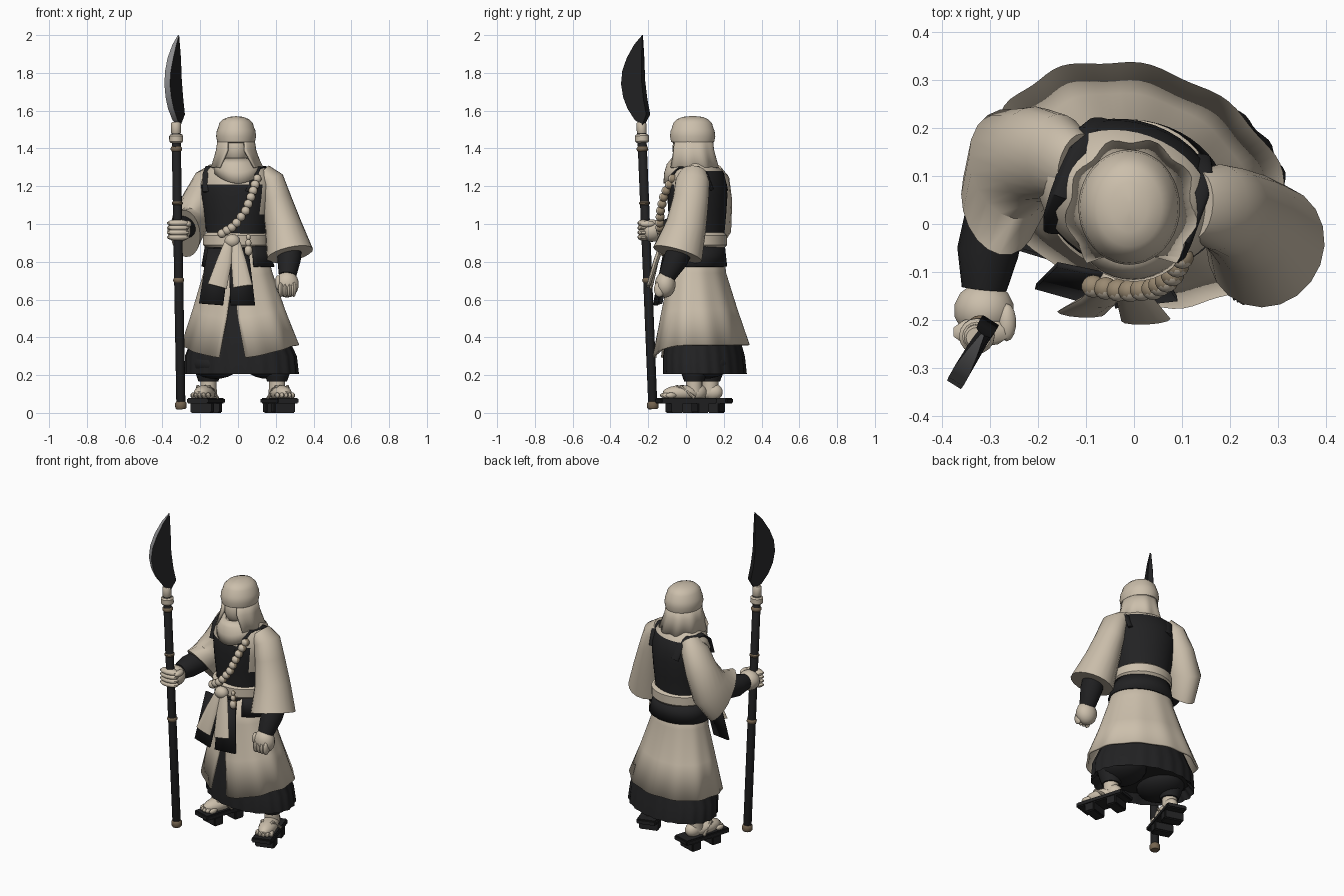
import bpy, bmesh
from math import sin, cos, pi, radians
from mathutils import Vector, Matrix

if "Cube" in bpy.data.objects:
    bpy.data.objects.remove(bpy.data.objects["Cube"])


def material(name, rgb):
    m = bpy.data.materials.new(name)
    m.use_nodes = True
    m.diffuse_color = (*rgb, 1)
    bsdf = m.node_tree.nodes["Principled BSDF"]
    bsdf.inputs["Base Color"].default_value = (*rgb, 1)
    bsdf.inputs["Roughness"].default_value = 0.8
    return m


CREAM = material("cream cloth", (0.60, 0.52, 0.41))
BLACK = material("black cloth", (0.016, 0.016, 0.017))
BEAD = material("tan bead", (0.32, 0.25, 0.165))
BROWN = material("brown fitting", (0.18, 0.13, 0.08))
STEEL = material("steel edge", (0.27, 0.27, 0.28))
made = []


def finish(name, bm, *mats):
    bmesh.ops.remove_doubles(bm, verts=bm.verts, dist=0.0005)
    bmesh.ops.recalc_face_normals(bm, faces=bm.faces)
    me = bpy.data.meshes.new(name)
    bm.to_mesh(me)
    bm.free()
    for m in mats:
        me.materials.append(m)
    ob = bpy.data.objects.new(name, me)
    bpy.context.collection.objects.link(ob)
    made.append(ob)
    return ob


def shell(name, rings, mats, seg=40, mid=0, yaw=0, pleat=0, folds=14, dip=0,
          thick=0, cap=False, rule=None):
    """Stacked ellipses (z, cx, cy, rx, ry, gap); angle 0 is the front."""
    bm, rows, turn = bmesh.new(), [], Matrix.Rotation(radians(yaw), 3, "Z")
    for i, (z, cx, cy, rx, ry, gap) in enumerate(rings):
        t, row = i / (len(rings) - 1), []
        for k in range(seg + 1):
            a = radians(mid + gap + (360 - 2 * gap) * k / seg)
            f = 1 + pleat * t * cos(folds * a)
            p = turn @ Vector((rx * f * sin(a), -ry * f * cos(a), 0))
            drop = dip * t * max(0, cos(a - radians(mid))) ** 2
            row.append(bm.verts.new(p + Vector((cx, cy, z - drop))))
        rows.append(row)
    for i in range(len(rows) - 1):
        for k in range(seg):
            f = bm.faces.new((rows[i][k], rows[i][k + 1], rows[i + 1][k + 1], rows[i + 1][k]))
            if rule:
                a = abs((360 * (k + 0.5) / seg + 180) % 360 - 180)
                f.material_index = rule(a, (rings[i][0] + rings[i + 1][0]) / 2)
    if cap:
        bm.faces.new(rows[-1][:-1])
    ob = finish(name, bm, *mats)
    if thick:
        ob.modifiers.new("thickness", "SOLIDIFY").thickness = thick


def tube(name, points, mat, ref=(1, 0, 0), seg=20):
    """Elliptical tube through (x, y, z, radius along ref, other radius)."""
    bm, rows = bmesh.new(), []
    pos = [Vector(p[:3]) for p in points]
    for i, p in enumerate(points):
        t = (pos[min(i + 1, len(pos) - 1)] - pos[max(i - 1, 0)]).normalized()
        n = Vector(ref)
        n = (n - t * n.dot(t)).normalized()
        b = t.cross(n)
        rows.append([bm.verts.new(pos[i] + n * p[3] * cos(2 * pi * k / seg)
                                  + b * p[4] * sin(2 * pi * k / seg)) for k in range(seg)])
    for r, q in zip(rows, rows[1:]):
        for k in range(seg):
            bm.faces.new((r[k], r[(k + 1) % seg], q[(k + 1) % seg], q[k]))
    bm.faces.new(rows[0])
    bm.faces.new(rows[-1])
    finish(name, bm, mat)


def ball(name, loc, size, mat, yaw=0, detail=14, side_mat=None):
    """Ellipsoid; side_mat, if given, colours all but the front-facing faces."""
    bm = bmesh.new()
    bmesh.ops.create_uvsphere(bm, u_segments=detail, v_segments=detail // 2 + 2, radius=1)
    if side_mat:
        for f in bm.faces:
            f.material_index = int(f.calc_center_median().y > -0.45)
    bm.transform(Matrix.Translation(loc) @ Matrix.Rotation(yaw, 4, "Z") @ Matrix.Diagonal((*size, 1)))
    finish(name, bm, mat, side_mat or mat)


def box(name, loc, size, mat, yaw=0, bevel=0.006):
    bm = bmesh.new()
    bmesh.ops.create_cube(bm, size=1)
    bm.transform(Matrix.Diagonal((*size, 1)))
    bmesh.ops.bevel(bm, geom=bm.edges[:], offset=bevel, segments=2, affect="EDGES")
    bm.transform(Matrix.Translation(loc) @ Matrix.Rotation(yaw, 4, "Z"))
    finish(name, bm, mat)


def panel(name, corners, mat, thick=0.012):
    bm = bmesh.new()
    bm.faces.new([bm.verts.new(c) for c in corners])
    s = finish(name, bm, mat).modifiers.new("thickness", "SOLIDIFY")
    s.thickness, s.offset = thick, 0


# Torso with the bib painted by angle and height
shell("torso", [(0.84, -0.01, 0.06, 0.16, 0.14, 0), (0.93, -0.01, 0.06, 0.155, 0.14, 0),
                (1.05, -0.01, 0.06, 0.175, 0.15, 0), (1.15, -0.01, 0.06, 0.19, 0.155, 0),
                (1.21, -0.01, 0.06, 0.195, 0.15, 0), (1.28, -0.01, 0.06, 0.175, 0.13, 0),
                (1.33, 0, 0.05, 0.11, 0.09, 0), (1.36, 0, 0.04, 0.06, 0.06, 0)],
      (CREAM, BLACK), yaw=-20,
      rule=lambda a, z: int(z < 1.03 or (a < 66 and z < 1.2) or (a > 112 and z < 1.26)))
chest = Matrix.Translation((-0.01, 0.06, 0)) @ Matrix.Rotation(radians(-20), 4, "Z")
for side, s in (("left", 1), ("right", -1)):
    tube(side + "_strap", [(*(chest @ Vector((x * s, y, z))), 0.025, 0.010) for x, y, z in
                           ((0.12, -0.12, 1.17), (0.13, -0.092, 1.26), (0.132, -0.05, 1.298),
                            (0.132, 0.05, 1.298), (0.125, 0.095, 1.265), (0.11, 0.122, 1.18))], BLACK)

# Robe skirts, waist sash and waist flap
shell("robe_skirt", [(0.90, -0.01, 0.06, 0.155, 0.13, 0), (0.74, 0, 0.06, 0.19, 0.145, 1),
                     (0.55, 0.005, 0.07, 0.252, 0.192, 7), (0.36, 0.012, 0.083, 0.322, 0.24, 13)],
      (CREAM,), seg=84, mid=10, yaw=-24, pleat=0.018, folds=11, dip=0.07, thick=0.012)
shell("under_skirt", [(0.72, 0, 0.07, 0.16, 0.12, 0), (0.45, 0.01, 0.085, 0.235, 0.18, 0),
                      (0.30, 0.015, 0.095, 0.30, 0.207, 0), (0.205, 0.02, 0.10, 0.305, 0.212, 0),
                      (0.25, 0.02, 0.10, 0.27, 0.17, 0)],
      (BLACK,), seg=120, yaw=-16, pleat=0.02, folds=22, cap=True)
for side, x in (("right", -0.12), ("left", 0.16)):
    ball(side + "_trouser_leg", (x, 0.09, 0.26), (0.13, 0.15, 0.08), BLACK, detail=20)
shell("waist_flap", [(0.89, -0.01, 0.06, 0.165, 0.145, 40), (0.775, 0, 0.06, 0.195, 0.157, 34)],
      (BLACK,), yaw=-10, thick=0.01)
shell("sash", [(0.875, -0.01, 0.06, 0.16, 0.145, 0), (0.89, -0.01, 0.06, 0.176, 0.158, 0),
               (0.94, -0.01, 0.06, 0.176, 0.158, 0), (0.955, -0.01, 0.06, 0.155, 0.14, 0)],
      (CREAM,))
panel("right_apron", [(-0.16, -0.085, 0.87), (-0.04, -0.11, 0.87),
                      (-0.08, -0.165, 0.57), (-0.205, -0.13, 0.58)], BLACK)
panel("left_apron", [(-0.05, -0.11, 0.87), (0.055, -0.10, 0.87),
                     (0.09, -0.155, 0.57), (-0.04, -0.17, 0.57)], BLACK)
ball("sash_knot", (-0.03, -0.12, 0.91), (0.042, 0.035, 0.036), CREAM)
for side, x, foot, out in (("right", -0.05, -0.11, -0.185), ("left", -0.01, 0.025, -0.2)):
    tube(side + "_sash_tail", [(x, -0.125, 0.90, 0.024, 0.014),
                               (x * 0.6 + foot * 0.4, -0.16, 0.80, 0.04, 0.014),
                               (foot, out, 0.67, 0.052, 0.01)], CREAM, seg=12)
for z, r in ((0.93, 0.012), (0.90, 0.016), (0.86, 0.022)):
    ball("hanging_gourd", (0.055, -0.125, z), (r, r, r * 1.3), CREAM, detail=12, side_mat=BEAD)

# Bead string from left shoulder to right waist
string = [Vector(p) for p in ((0.10, -0.07, 1.24), (0.075, -0.115, 1.16), (0.04, -0.135, 1.07),
                              (-0.02, -0.14, 0.99), (-0.085, -0.13, 0.95))]
for i in range(11):
    s = i / 10 * 3.999
    p = string[int(s)].lerp(string[int(s) + 1], s % 1)
    ball("bead", p, (0.025, 0.024, 0.024), CREAM, side_mat=BEAD)

# Sleeves, forearms and hands
tube("right_sleeve", [(-0.12, 0.12, 1.265, 0.055, 0.075), (-0.16, 0.14, 1.23, 0.075, 0.09),
                      (-0.205, 0.145, 1.13, 0.088, 0.10), (-0.25, 0.125, 1.02, 0.1, 0.13),
                      (-0.28, 0.045, 0.95, 0.083, 0.165)], CREAM)
tube("left_sleeve", [(0.13, 0.04, 1.27, 0.07, 0.052), (0.175, 0.035, 1.23, 0.09, 0.07),
                     (0.203, 0.025, 1.13, 0.095, 0.08), (0.24, 0.0, 0.99, 0.108, 0.098),
                     (0.275, -0.045, 0.84, 0.134, 0.125)], CREAM, ref=(0, 1, 0))
tube("right_forearm", [(-0.275, 0.07, 0.99, 0.065, 0.065), (-0.305, -0.06, 0.975, 0.064, 0.064),
                       (-0.312, -0.135, 0.97, 0.047, 0.047)], BLACK)
tube("left_forearm", [(0.275, -0.01, 0.90, 0.065, 0.065), (0.27, -0.055, 0.81, 0.065, 0.062),
                      (0.262, -0.10, 0.725, 0.046, 0.046)], BLACK, ref=(0, 1, 0))
ball("right_hand", (-0.312, -0.18, 0.965), (0.064, 0.06, 0.06), CREAM)
ball("left_hand", (0.26, -0.11, 0.68), (0.064, 0.055, 0.07), CREAM)
for i in range(4):
    ball("right_finger", (-0.318, -0.225, 1.005 - 0.025 * i), (0.062, 0.032, 0.019), CREAM, detail=10)
    ball("left_finger", (0.228 + 0.022 * i, -0.14, 0.655), (0.016, 0.03, 0.042), CREAM, detail=10)
ball("right_thumb", (-0.265, -0.205, 1.0), (0.02, 0.04, 0.018), CREAM)
ball("left_thumb", (0.212, -0.13, 0.69), (0.018, 0.022, 0.038), CREAM)

# Head, headcloth and scarf
ball("face", (-0.01, 0.02, 1.40), (0.075, 0.092, 0.10), CREAM, detail=24)
shell("head_wrap", [(z, -0.01, 0.035, rx, rx + 0.014, 0) for z, rx in
                    ((1.425, 0.08), (1.435, 0.10), (1.465, 0.106), (1.495, 0.102), (1.505, 0.097),
                     (1.535, 0.088), (1.555, 0.068), (1.567, 0.038), (1.571, 0.0))], (CREAM,))
shell("head_veil", [(1.46, -0.01, 0.035, 0.096, 0.106, 27), (1.39, -0.01, 0.035, 0.106, 0.116, 27),
                    (1.30, -0.005, 0.03, 0.135, 0.145, 42)],
      (CREAM,), seg=48, pleat=0.04, folds=9, thick=0.012)
shell("neck_scarf", [(1.35, -0.01, 0.015, 0.062, 0.09, 0), (1.335, -0.01, 0.01, 0.10, 0.112, 0),
                     (1.31, -0.005, 0.01, 0.122, 0.125, 0), (1.27, 0, 0.015, 0.13, 0.135, 0)],
      (CREAM,), dip=0.055, thick=0.012)

# Legs, feet and raised sandals
for side, x, y0, yaw in (("right", -0.17, 0.085, radians(-17)), ("left", 0.22, 0.0, radians(17))):
    at = Matrix.Translation((x, y0, 0)) @ Matrix.Rotation(yaw, 4, "Z")
    box(side + "_sandal", at @ Vector((0, 0, 0.065)), (0.118, 0.31, 0.03), BLACK, yaw)
    for y in (-0.065, 0.08):
        box(side + "_sandal_tooth", at @ Vector((0, y, 0.028)), (0.116, 0.065, 0.056), BLACK, yaw)
    ball(side + "_foot", at @ Vector((0, -0.02, 0.105)), (0.052, 0.11, 0.042), CREAM, yaw)
    ball(side + "_heel", at @ Vector((0, 0.06, 0.11)), (0.042, 0.055, 0.045), CREAM, yaw)
    for i in range(5):
        ball(side + "_toe", at @ Vector((0.021 * (i - 2), -0.112 + 0.004 * (i - 2) ** 2, 0.093)),
             (0.012, 0.03, 0.015), CREAM, yaw, 8)
    for s in (-1, 1):
        tube(side + "_sandal_strap", [(*(at @ Vector(p)), 0.009, 0.009) for p in
             ((0, -0.09, 0.118), (0.032 * s, -0.04, 0.14), (0.055 * s, 0.03, 0.08))], CREAM, seg=8)
    tube(side + "_ankle", [(*(at @ Vector((0, 0.045, z))), 0.043, 0.043) for z in (0.11, 0.18)], CREAM)
    tube(side + "_leg", [(*(at @ Vector((0, 0.045, z))), r, r)
                         for z, r in ((0.165, 0.052), (0.21, 0.068), (0.28, 0.085))], BLACK)


# Polearm
def on_pole(z):
    return Vector((-0.302, -0.175, 0.02)).lerp(Vector((-0.328, -0.235, 1.5)), (z - 0.02) / 1.48)


def pole_part(name, z0, z1, r, mat):
    b = min(0.008, (z1 - z0) / 3)
    tube(name, [(*on_pole(z), q, q) for z, q in ((z0, r * 0.8), (z0 + b, r), (z1 - b, r), (z1, r * 0.8))],
         mat, seg=16)


pole_part("pole", 0.04, 1.5, 0.024, BLACK)
for z0, z1, r, mat in ((0.02, 0.06, 0.03, BROWN), (0.69, 0.715, 0.029, BROWN), (1.10, 1.12, 0.029, BROWN),
                       (1.385, 1.41, 0.031, BROWN), (1.43, 1.475, 0.037, CREAM), (1.475, 1.54, 0.026, CREAM)):
    pole_part("pole_collar", z0, z1, r, mat)

# Curved blade with a steel cutting edge: outline as (y, z, half thickness)
cutting = [(-0.225, 1.525, 0.012), (-0.262, 1.55, 0.016), (-0.30, 1.61, 0.018), (-0.323, 1.67, 0.018),
           (-0.335, 1.74, 0.017), (-0.328, 1.81, 0.018), (-0.304, 1.88, 0.018), (-0.268, 1.95, 0.012)]
spine = [(-0.23, 2.0, 0.004), (-0.228, 1.88, 0.014), (-0.226, 1.76, 0.018), (-0.215, 1.66, 0.02),
         (-0.20, 1.58, 0.02)]
outline, across = cutting + spine, Vector((0.85, -0.53, 0))
bm = bmesh.new()
near, far = ([bm.verts.new(Vector((-0.298 + 0.57 * (y + 0.20), y, z)) + across * h * s)
              for y, z, h in outline] for s in (1, -1))
bm.faces.new(near)
bm.faces.new(far[::-1])
for i in range(len(outline)):
    j = (i + 1) % len(outline)
    bm.faces.new((near[i], far[i], far[j], near[j])).material_index = int(i < len(cutting))
finish("blade", bm, BLACK, STEEL)

# Smooth shading with sharp creases kept
bpy.ops.object.select_all(action="DESELECT")
for ob in made:
    ob.select_set(True)
bpy.context.view_layer.objects.active = made[0]
bpy.ops.object.shade_smooth_by_angle(angle=radians(40))
